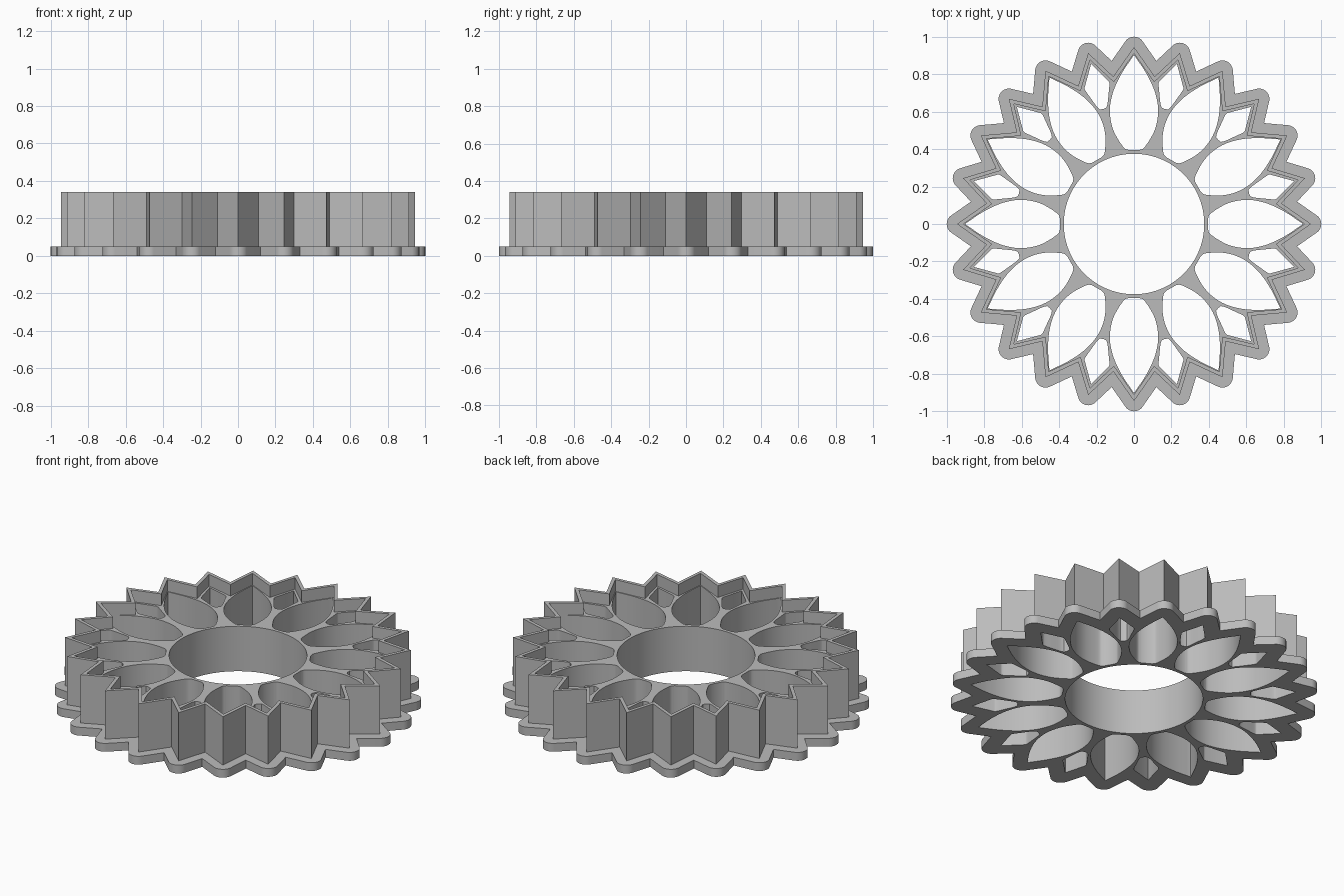
import bpy, bmesh, math
from mathutils import Vector, Matrix

cube = bpy.data.objects.get("Cube")
if cube:
    bpy.data.objects.remove(cube)

PETALS = 12
TIP, VALLEY = 0.945, 0.795
FLANGE_Z, WEB_Z, WALL_Z = 0.05, 0.27, 0.34


def polar(r, degrees):
    a = math.radians(degrees)
    return Vector((r * math.cos(a), r * math.sin(a)))


def smooth_path(points, steps=5):
    """Catmull-Rom curve through the points."""
    pts = [Vector(p) for p in points]
    pts = [2 * pts[0] - pts[1]] + pts + [2 * pts[-1] - pts[-2]]
    path = []
    for a, b, c, d in zip(pts, pts[1:], pts[2:], pts[3:]):
        for i in range(steps):
            t = i / steps
            path.append(0.5 * (2 * b + (c - a) * t + (2 * a - 5 * b + 4 * c - d) * t ** 2
                               + (3 * b - a - 3 * c + d) * t ** 3))
    return path + [pts[-2]]


def mirrored(half):
    """Close a half profile (radius, half width) across its axis."""
    return half + [Vector((p.x, -p.y)) for p in reversed(half[1:-1])]


def turned(loop, degrees):
    rot = Matrix.Rotation(math.radians(degrees), 2)
    return [rot @ p for p in loop]


def offset(loop, distance, arc_steps=0):
    """Offset a counter-clockwise outline; convex corners can be rounded."""
    result = []
    for i, p in enumerate(loop):
        d1 = (p - loop[i - 1]).normalized()
        d2 = (loop[(i + 1) % len(loop)] - p).normalized()
        n1, n2 = Vector((d1.y, -d1.x)), Vector((d2.y, -d2.x))
        if arc_steps and d1.x * d2.y - d1.y * d2.x > 0:
            for k in range(arc_steps + 1):
                result.append(p + distance * n1.lerp(n2, k / arc_steps).normalized())
        else:
            result.append(p + distance * (n1 + n2) / (1 + n1.dot(n2)))
    return result


# Outlines: pointed wall, rounded flange, inner side of the wall
wall = []
for i in range(PETALS):
    for tip, valley in ((0, 8), (15, 22)):
        wall += [polar(TIP, 30 * i + tip), polar(VALLEY, 30 * i + valley)]
flange = offset(wall, 0.055, 10)
wall_inner = offset(wall, -0.02)

# Openings: centre, large petals, small petals between them
petal = mirrored([Vector((0.395, 0))] + smooth_path(
    [(0.395, 0.03), (0.412, 0.058), (0.5, 0.11), (0.6, 0.129),
     (0.7, 0.113), (0.8, 0.068), (0.9, 0.002)]) + [Vector((0.902, 0))])
small = mirrored([Vector((0.635, 0))] + smooth_path(
    [(0.638, 0.018), (0.66, 0.031), (0.71, 0.05), (0.757, 0.067), (0.772, 0.066)])
    + [Vector((0.885, 0))])
openings = [[polar(0.375, 360 * i / 96) for i in range(96)]]
for i in range(PETALS):
    openings += [turned(petal, 30 * i), turned(small, 30 * i + 15)]

bm = bmesh.new()


def cap(loops, z):
    """Flat face region at height z, bounded by the loops."""
    edges = []
    for loop in loops:
        verts = [bm.verts.new((p.x, p.y, z)) for p in loop]
        edges += [bm.edges.new((verts[i - 1], verts[i])) for i in range(len(verts))]
    bmesh.ops.triangle_fill(bm, use_beauty=True, edges=edges, normal=(0, 0, 1))


def side(loop, z0, z1):
    """Upright band along a loop."""
    low = [bm.verts.new((p.x, p.y, z0)) for p in loop]
    high = [bm.verts.new((p.x, p.y, z1)) for p in loop]
    for i in range(len(loop)):
        bm.faces.new((low[i - 1], low[i], high[i], high[i - 1]))


# Flange, wall and pierced web as one closed body
cap([flange] + openings, 0)
side(flange, 0, FLANGE_Z)
cap([flange, wall], FLANGE_Z)
side(wall, FLANGE_Z, WALL_Z)
cap([wall, wall_inner], WALL_Z)
side(wall_inner, WEB_Z, WALL_Z)
cap([wall_inner] + openings, WEB_Z)
for hole in openings:
    side(hole, 0, WEB_Z)

bmesh.ops.remove_doubles(bm, verts=bm.verts, dist=0.0001)
bmesh.ops.recalc_face_normals(bm, faces=bm.faces)
mesh = bpy.data.meshes.new("flower_cutter")
bm.to_mesh(mesh)
bm.free()

grey = bpy.data.materials.new("plain_grey")
grey.use_nodes = True
color = (0.5, 0.5, 0.5, 1)
grey.diffuse_color = color
grey.node_tree.nodes["Principled BSDF"].inputs["Base Color"].default_value = color
mesh.materials.append(grey)

body = bpy.data.objects.new("flower_cutter", mesh)
bpy.context.collection.objects.link(body)
bpy.context.view_layer.objects.active = body
body.select_set(True)
bpy.ops.object.shade_smooth_by_angle(angle=math.radians(30))
